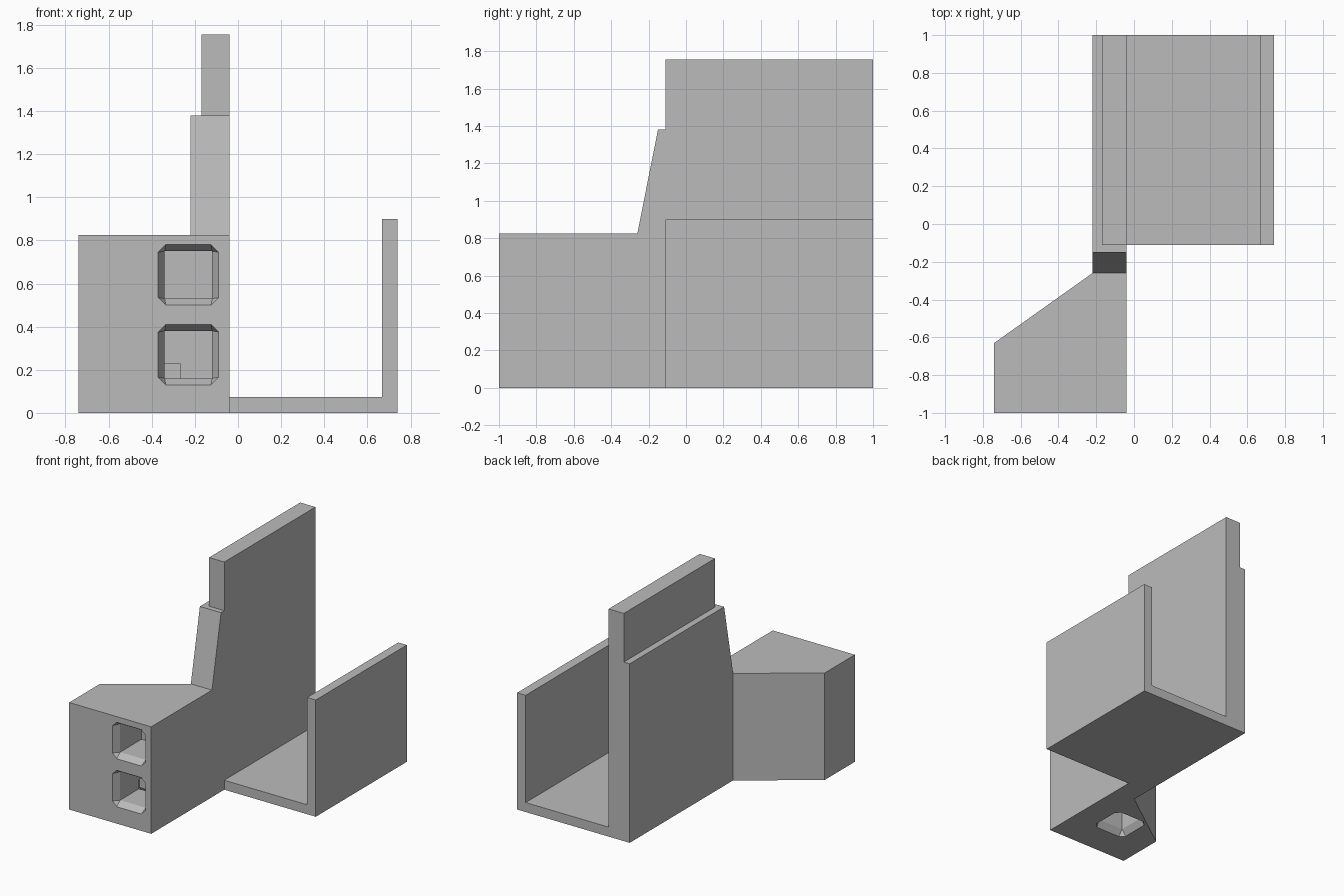
import bpy
import bmesh
from mathutils import Vector, Matrix

if "Cube" in bpy.data.objects:
    bpy.data.objects.remove(bpy.data.objects["Cube"], do_unlink=True)

# Single plain grey
grey = bpy.data.materials.new("matte_grey")
grey.use_nodes = True
grey.diffuse_color = (0.5, 0.5, 0.5, 1)
grey.node_tree.nodes["Principled BSDF"].inputs["Base Color"].default_value = (0.5, 0.5, 0.5, 1)


def finish(name, bm):
    bmesh.ops.recalc_face_normals(bm, faces=bm.faces[:])
    mesh = bpy.data.meshes.new(name)
    bm.to_mesh(mesh)
    bm.free()
    mesh.materials.append(grey)
    ob = bpy.data.objects.new(name, mesh)
    bpy.context.collection.objects.link(ob)
    return ob


def prism(name, profile, axis, lo, hi):
    """Extrude a 2D profile along an axis (0, 1 or 2)."""
    def place(p, d):
        c = list(p)
        c.insert(axis, d)
        return c
    bm = bmesh.new()
    face = bm.faces.new([bm.verts.new(place(p, lo)) for p in profile])
    ext = bmesh.ops.extrude_face_region(bm, geom=[face])
    shift = Vector(place((0, 0), hi - lo))
    bmesh.ops.translate(bm, vec=shift,
                        verts=[g for g in ext["geom"] if isinstance(g, bmesh.types.BMVert)])
    return finish(name, bm)


def rect(half):
    return [(-half, -half), (half, -half), (half, half), (-half, half)]


def hull(name, points, matrix):
    bm = bmesh.new()
    for p in points:
        bm.verts.new(matrix @ Vector(p))
    bmesh.ops.convex_hull(bm, input=bm.verts[:])
    bmesh.ops.dissolve_limit(bm, angle_limit=0.01, verts=bm.verts[:], edges=bm.edges[:])
    return finish(name, bm)


def cut_socket(target, matrix, depth):
    """Bevelled mouth leading into a square shaft; local +z points inward."""
    a, b, inner, mouth = 0.14, 0.105, 0.11, 0.05
    octagon = [(sx * u, sy * v) for sx in (-1, 1) for sy in (-1, 1) for u, v in ((a, b), (b, a))]
    flare = [(x, y, z) for x, y in octagon for z in (-0.03, 0)]
    flare += [(x, y, mouth) for x, y in rect(inner)]
    shaft = [(x, y, z) for x, y in rect(inner) for z in (-0.02, depth)]
    for label, pts in (("mouth_cutter", flare), ("shaft_cutter", shaft)):
        cutter = hull(label, pts, matrix)
        cutter.hide_render = True
        mod = target.modifiers.new(label, 'BOOLEAN')
        mod.operation = 'DIFFERENCE'
        mod.solver = 'EXACT'
        mod.object = cutter
        bpy.context.view_layer.objects.active = target
        bpy.ops.object.modifier_apply(modifier=mod.name)
        bpy.data.objects.remove(cutter, do_unlink=True)


# Socket block with its angled back corner
block = prism("socket_block",
              [(-0.74, -1), (-0.04, -1), (-0.04, -0.26), (-0.22, -0.26), (-0.74, -0.63)],
              2, 0, 0.825)

# Two front sockets and one cable opening underneath
inward = Matrix(((1, 0, 0), (0, 0, 1), (0, 1, 0))).to_4x4()
for z in (0.27, 0.64):
    cut_socket(block, Matrix.Translation((-0.23, -1, z)) @ inward, 0.31)
cut_socket(block, Matrix.Translation((-0.38, -0.61, 0)), 0.23)

# Thick lower wall with its sloping front edge
prism("main_wall", [(-0.26, 0), (1, 0), (1, 1.38), (-0.15, 1.38), (-0.26, 0.825)],
      0, -0.22, -0.04)

# Thinner upper wall
prism("upper_wall", [(-0.11, 1.38), (1, 1.38), (1, 1.755), (-0.11, 1.755)],
      0, -0.17, -0.04)

# Tray floor with outer lip
prism("tray", [(-0.04, 0), (0.74, 0), (0.74, 0.9), (0.667, 0.9), (0.667, 0.073), (-0.04, 0.073)],
      1, -0.11, 1)
